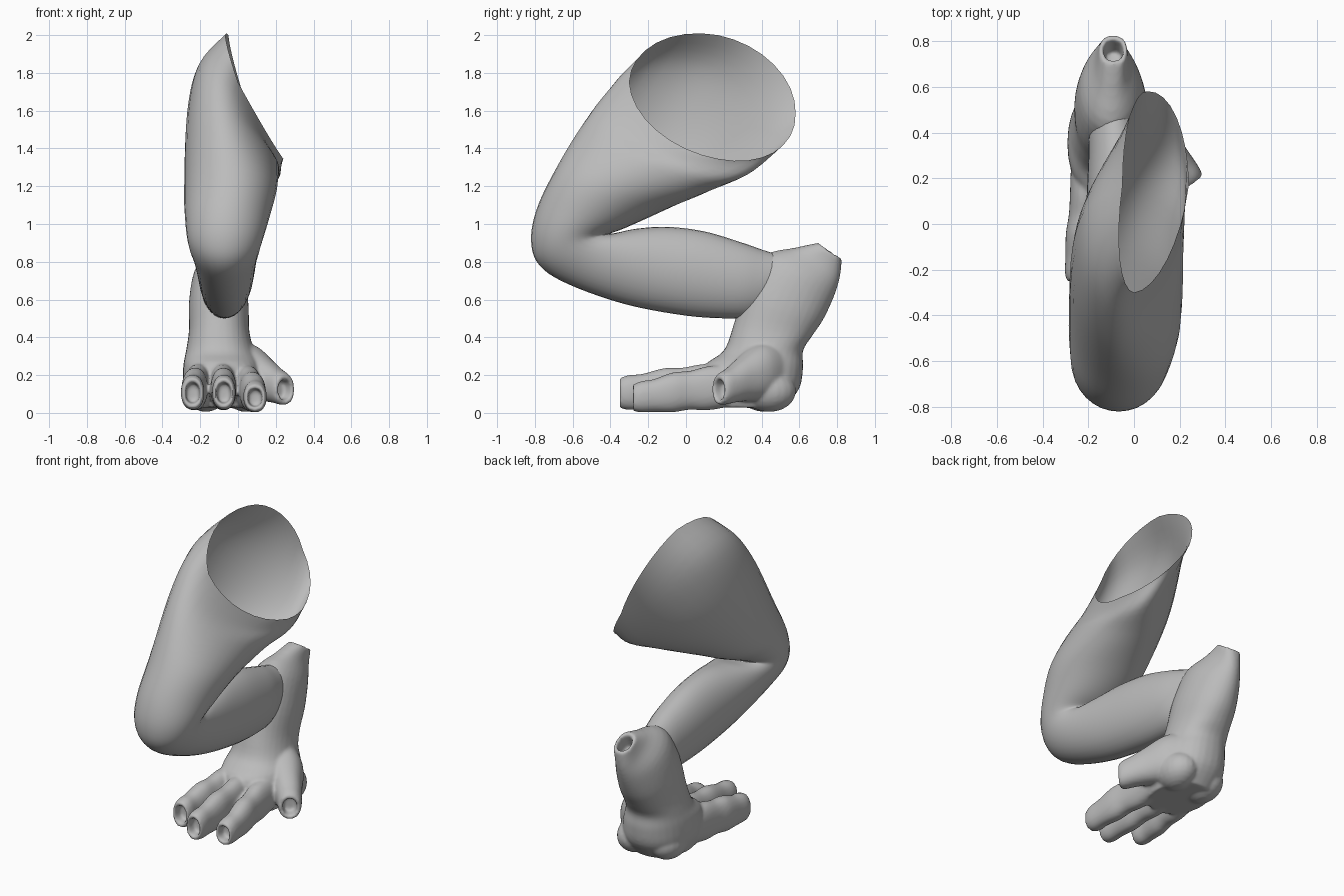
import bpy, bmesh, math
from mathutils import Vector

if "Cube" in bpy.data.objects:
    bpy.data.objects.remove(bpy.data.objects["Cube"])

N = 32

grey = bpy.data.materials.new("plain grey")
grey.diffuse_color = (0.5, 0.5, 0.5, 1)
grey.use_nodes = True
grey.node_tree.nodes["Principled BSDF"].inputs["Base Color"].default_value = grey.diffuse_color


def ring4(p0, p1, p2, p3, power=1.0):
    """Closed oval through four points: outer, right, inner, left."""
    P = [Vector(p) for p in (p0, p1, p2, p3)]
    C = sum(P, Vector()) / 4
    out = []
    for i in range(N):
        a = 2 * math.pi * i / N
        c, s = math.cos(a), math.sin(a)
        A = P[0] if c >= 0 else P[2]
        B = P[1] if s >= 0 else P[3]
        out.append(C + abs(c) ** power * (A - C) + abs(s) ** power * (B - C))
    return out


def side_ring(oy, oz, iy, iz, xl, xr, power=1.0):
    """Oval from side-view outer and inner points plus its x range."""
    xm, ym, zm = (xl + xr) / 2, (oy + iy) / 2, (oz + iz) / 2
    return ring4((xm, oy, oz), (xr, ym, zm), (xm, iy, iz), (xl, ym, zm), power)


def smooth_rings(rings, steps):
    """Catmull-Rom interpolation between rings."""
    out = []
    for k in range(len(rings) - 1):
        a, b, c, d = (rings[max(k - 1, 0)], rings[k], rings[k + 1],
                      rings[min(k + 2, len(rings) - 1)])
        for j in range(steps):
            t = j / steps
            out.append([0.5 * (2 * q + (r - p) * t + (2 * p - 5 * q + 4 * r - s) * t * t
                               + (3 * q - p - 3 * r + s) * t ** 3)
                        for p, q, r, s in zip(a, b, c, d)])
    out.append(rings[-1])
    return out


def socket(ring, inward, size=0.72):
    """Rings that turn a tip back into itself; returned deepest first."""
    C = sum(ring, Vector()) / len(ring)
    lip = [C + (p - C) * size for p in ring]
    deep = [C + (p - C) * size * 0.85 + Vector(inward) for p in ring]
    return [deep, lip]


def loft(bm, rings, cap=True):
    vs = [[bm.verts.new(p) for p in r] for r in rings]
    for a, b in zip(vs, vs[1:]):
        for i in range(N):
            j = (i + 1) % N
            bm.faces.new((a[i], a[j], b[j], b[i]))
    if cap:
        bm.faces.new(vs[0])
        bm.faces.new(vs[-1])


def finish(bm, name):
    bmesh.ops.recalc_face_normals(bm, faces=bm.faces[:])
    me = bpy.data.meshes.new(name)
    bm.to_mesh(me)
    bm.free()
    me.materials.append(grey)
    for p in me.polygons:
        p.use_smooth = True
    ob = bpy.data.objects.new(name, me)
    bpy.context.collection.objects.link(ob)
    return ob


# Thigh, knee and shin: one bent open shell, slanted rim first
leg = [ring4((0.0, -0.30, 1.75), (0.24, 0.17, 1.345), (0.06, 0.58, 1.585), (-0.05, 0.17, 2.0)),
       ring4((-0.03, -0.42, 1.665), (0.215, 0.02, 1.32), (0.08, 0.38, 1.35), (-0.205, 0.07, 1.82)),
       ring4((-0.05, -0.55, 1.52), (0.215, -0.17, 1.30), (0.0, 0.13, 1.19), (-0.27, -0.11, 1.56))]
leg += [side_ring(*r) for r in (
    (-0.69, 1.29, -0.12, 1.07, -0.285, 0.205),
    (-0.79, 1.08, -0.32, 0.98, -0.28, 0.165),
    (-0.82, 0.91, -0.40, 0.95, -0.27, 0.135),
    (-0.775, 0.78, -0.36, 0.955, -0.255, 0.115),
    (-0.62, 0.68, -0.26, 0.975, -0.235, 0.10),
    (-0.32, 0.575, -0.10, 0.985, -0.22, 0.09),
    (0.00, 0.515, 0.10, 0.96, -0.21, 0.08),
    (0.24, 0.50, 0.30, 0.90, -0.20, 0.06),
    (0.36, 0.51, 0.43, 0.855, -0.195, 0.03),
    (0.46, 0.56, 0.56, 0.82, -0.17, -0.01))]
bm = bmesh.new()
loft(bm, smooth_rings(leg, 5), cap=False)
finish(bm, "thigh_and_shin")

# Foot: heel spur, instep and sole
bm = bmesh.new()
body = [side_ring(*r) for r in (
    (0.825, 0.815, 0.70, 0.90, -0.15, -0.03, 0.85),
    (0.815, 0.72, 0.58, 0.875, -0.175, -0.02, 0.9),
    (0.785, 0.62, 0.41, 0.83, -0.235, 0.03, 1.0),
    (0.73, 0.50, 0.31, 0.66, -0.26, 0.055, 0.95),
    (0.67, 0.41, 0.25, 0.46, -0.26, 0.06, 0.9),
    (0.62, 0.33, 0.20, 0.33, -0.275, 0.085, 0.9),
    (0.62, 0.24, 0.10, 0.25, -0.29, 0.12, 0.9),
    (0.60, 0.13, 0.09, 0.13, -0.285, 0.13, 0.9),
    (0.52, 0.025, 0.12, 0.03, -0.24, 0.09, 0.9))]
loft(bm, socket(body[0], (0, -0.05, -0.09)) + smooth_rings(body, 4))


def toe(path):
    """Tube along (x, y, z, half width, half height) with a hollow tip."""
    rings = []
    for k, (x, y, z, w, h) in enumerate(path):
        a, b = path[max(k - 1, 0)], path[min(k + 1, len(path) - 1)]
        t = Vector((b[0] - a[0], b[1] - a[1], 0)).normalized()
        side = Vector((-t.y, t.x, 0)) * w
        up, c = Vector((0, 0, h)), Vector((x, y, z))
        rings.append(ring4(c + up, c + side, c - up, c - side, 0.9))
    loft(bm, smooth_rings(rings, 5) + socket(rings[-1], -t * 0.06)[::-1])


# Three front toes: base x, tip x, tip y, drop of the tip
for x0, x1, y1, drop in ((-0.19, -0.24, -0.25, 0.0),
                         (-0.085, -0.075, -0.35, 0.0),
                         (0.03, 0.09, -0.28, 0.025)):
    prof = ((0.0, 0.155, 0.085, 0.105), (0.32, 0.14, 0.07, 0.12),
            (0.5, 0.132, 0.064, 0.108), (0.65, 0.125, 0.068, 0.112),
            (0.82, 0.112, 0.06, 0.095), (0.93, 0.108, 0.062, 0.092),
            (1.0, 0.105, 0.054, 0.08))
    toe([(x0 + (x1 - x0) * min(1, f * 1.25), 0.32 + (y1 - 0.32) * f,
          z - drop * f, w, h - 0.4 * drop * f) for f, z, w, h in prof])

# Thumb-like side toe
toe([(-0.02, 0.45, 0.22, 0.12, 0.16), (0.07, 0.375, 0.21, 0.115, 0.15),
     (0.15, 0.29, 0.175, 0.09, 0.115), (0.205, 0.232, 0.145, 0.076, 0.095),
     (0.235, 0.195, 0.13, 0.07, 0.088), (0.252, 0.172, 0.122, 0.06, 0.076)])

# Pads under the palm
for x, y, r in ((-0.17, 0.42, 0.11), (0.04, 0.44, 0.11)):
    pad = bmesh.ops.create_uvsphere(bm, u_segments=20, v_segments=12, radius=r)
    for v in pad["verts"]:
        v.co = Vector((v.co.x + x, v.co.y * 1.3 + y, v.co.z + r + 0.005))

foot = finish(bm, "foot")
rm = foot.modifiers.new("fuse", "REMESH")
rm.mode = "VOXEL"
rm.voxel_size = 0.01
rm.use_smooth_shade = True
sm = foot.modifiers.new("soften", "SMOOTH")
sm.factor = 0.5
sm.iterations = 6
